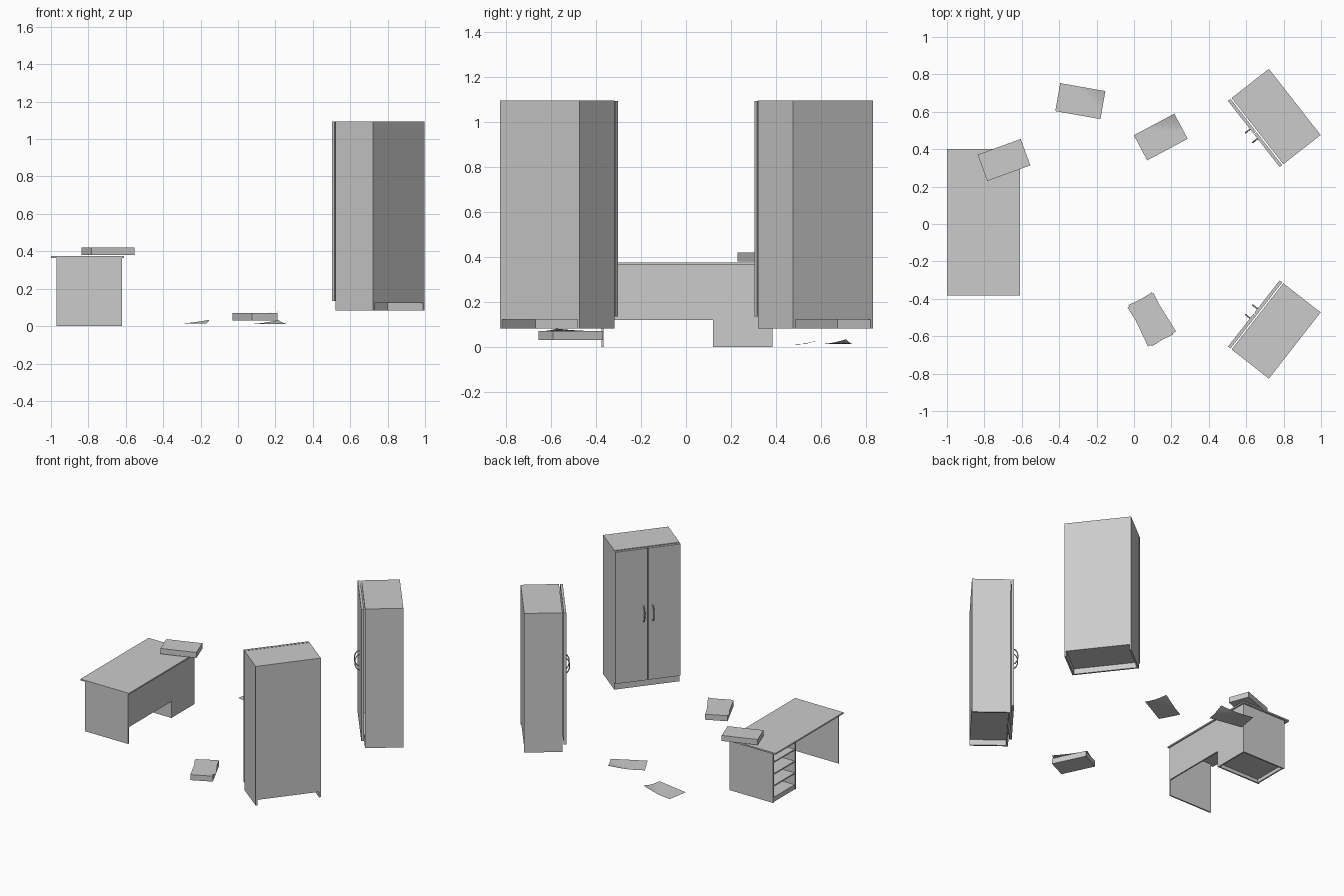
import bpy, bmesh, math
from mathutils import Matrix, Vector

if "Cube" in bpy.data.objects:
    bpy.data.objects.remove(bpy.data.objects["Cube"])


def box(name, x, y, z, frame=Matrix()):
    """Box from (min, max) ranges in a local frame."""
    bm = bmesh.new()
    bmesh.ops.create_cube(bm, size=1)
    size = [r[1] - r[0] for r in (x, y, z)]
    bmesh.ops.scale(bm, vec=size, verts=bm.verts)
    me = bpy.data.meshes.new(name)
    bm.to_mesh(me)
    bm.free()
    ob = bpy.data.objects.new(name, me)
    mid = [(r[0] + r[1]) / 2 for r in (x, y, z)]
    ob.matrix_world = frame @ Matrix.Translation(mid)
    bpy.context.collection.objects.link(ob)
    return ob


def place(x, y, z, deg):
    return Matrix.Translation((x, y, z)) @ Matrix.Rotation(math.radians(deg), 4, 'Z')


def handle(name, x, y, z, frame):
    """Bow handle swept along an arc."""
    cu = bpy.data.curves.new(name, 'CURVE')
    cu.dimensions = '3D'
    cu.bevel_depth = 0.004
    cu.bevel_resolution = 1
    cu.use_fill_caps = True
    sp = cu.splines.new('POLY')
    n = 9
    sp.points.add(n - 1)
    for i, p in enumerate(sp.points):
        a = math.pi * i / (n - 1)
        p.co = (x, y - 0.032 * math.sin(a), z - 0.056 * math.cos(a), 1)
    ob = bpy.data.objects.new(name, cu)
    ob.matrix_world = frame
    bpy.context.collection.objects.link(ob)


def wardrobe(tag, frame):
    w, f, b, t = 0.2245, -0.114, 0.139, 0.012
    z0, zb, z1 = 0.083, 0.135, 1.095
    # carcass
    for s, side in ((-1, "left"), (1, "right")):
        xs = sorted((s * w, s * (w - t)))
        box(f"{tag}_side_{side}", xs, (f, b), (z0, z1), frame)
    inner = (-w + t, w - t)
    box(f"{tag}_top", inner, (f, b), (z1 - t, z1), frame)
    box(f"{tag}_bottom", inner, (f, b), (zb - t, zb), frame)
    box(f"{tag}_back", inner, (b - 0.006, b), (zb, z1 - t), frame)
    box(f"{tag}_plinth", inner, (f, f + t), (z0, zb - t), frame)
    # doors with a slim gap in front of the carcass
    for s, side in ((-1, "left"), (1, "right")):
        xs = sorted((s * 0.003, s * w))
        box(f"{tag}_door_{side}", xs, (-0.139, f - 0.008), (zb, z1 - 0.002), frame)
        handle(f"{tag}_handle_{side}", s * 0.032, -0.139, 0.62, frame)


def sheet(name, frame, lift=0.02):
    """Paper sheet with one corner curling upward."""
    bm = bmesh.new()
    bmesh.ops.create_grid(bm, x_segments=8, y_segments=8, size=0.5)
    for v in bm.verts:
        d = max(0.0, v.co.x + v.co.y - 0.35) / 0.65
        v.co = Vector((v.co.x * 0.245, v.co.y * 0.152, lift * d ** 1.5))
    me = bpy.data.meshes.new(name)
    bm.to_mesh(me)
    bm.free()
    ob = bpy.data.objects.new(name, me)
    ob.matrix_world = frame
    bpy.context.collection.objects.link(ob)


# desk: top, end panel and modesty panel
box("desk_top", (-1.0, -0.61), (-0.383, 0.40), (0.364, 0.374))
box("desk_end_panel", (-0.97, -0.62), (-0.376, -0.366), (0, 0.364))
box("desk_modesty_panel", (-0.63, -0.62), (-0.366, 0.12), (0.12, 0.364))

# desk pedestal with open shelves facing the seat side
box("pedestal_inner_side", (-0.97, -0.62), (0.12, 0.13), (0, 0.364))
box("pedestal_outer_side", (-0.97, -0.62), (0.375, 0.385), (0, 0.364))
box("pedestal_back", (-0.63, -0.62), (0.13, 0.375), (0, 0.364))
for i in range(4):
    z = 0.025 + i * 0.086
    box(f"pedestal_shelf_{i + 1}", (-0.965, -0.63), (0.13, 0.375), (z, z + 0.009))
box("pedestal_plinth", (-0.965, -0.955), (0.13, 0.375), (0, 0.025))

# two wardrobes turned towards the desk
wardrobe("wardrobe_rear", place(0.75, 0.567, 0, -52))
wardrobe("wardrobe_front", place(0.75, -0.564, 0, -128))

# paper stacks
for name, fr in (("stack_on_desk", place(-0.695, 0.342, 0.38, 20)),
                 ("stack_on_floor", place(0.09, -0.512, 0.03, -64.5))):
    box(name, (-0.1225, 0.1225), (-0.075, 0.075), (0, 0.04), fr)

# loose sheets
sheet("sheet_rear_left", place(-0.287, 0.657, 0.014, -10))
sheet("sheet_rear_right", place(0.143, 0.465, 0.012, 28))
sheet("sheet_on_stack", place(0.095, -0.51, 0.0715, -58), 0.01)
